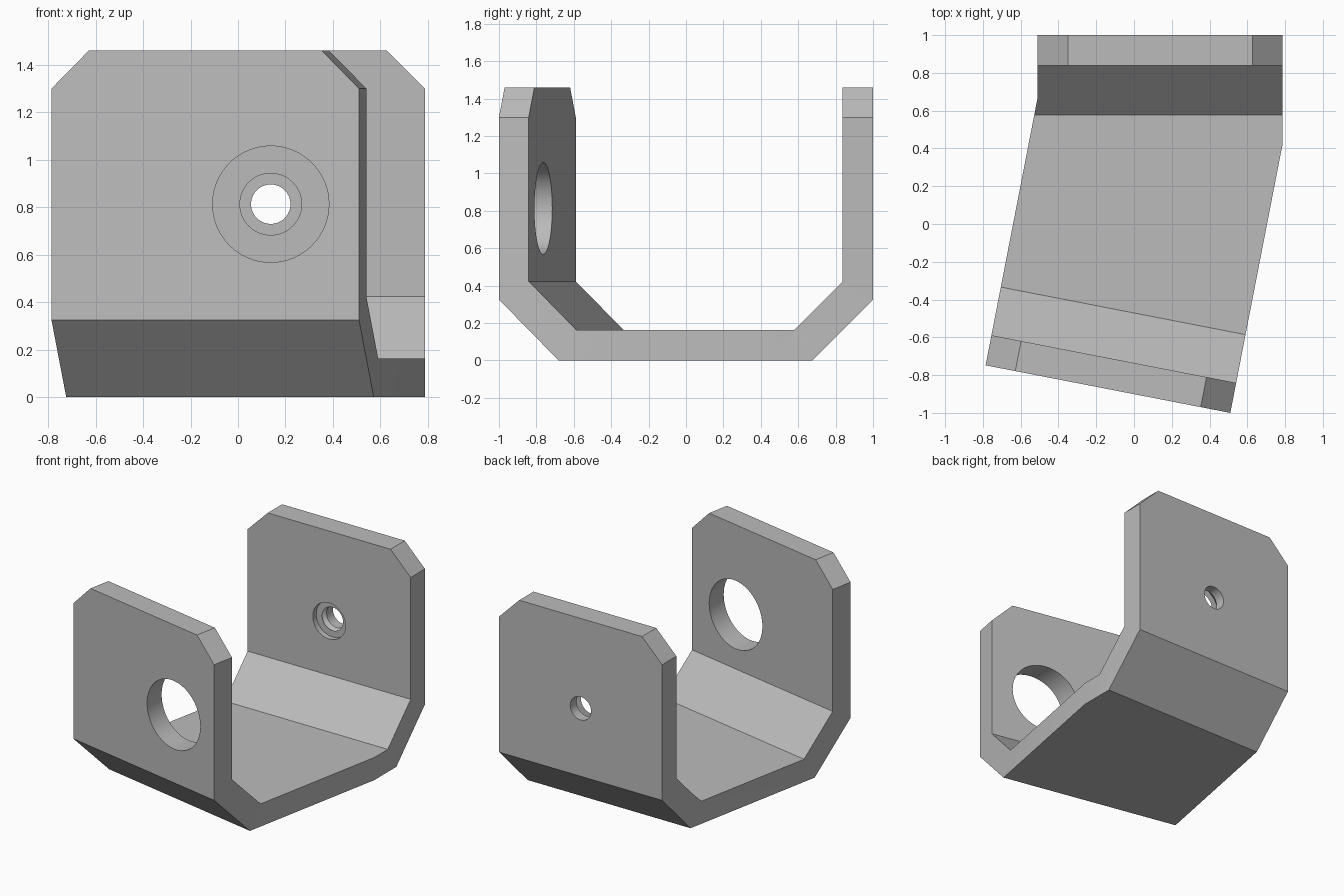
import bpy, bmesh, math
from mathutils import Matrix, Vector

if "Cube" in bpy.data.objects:
    bpy.data.objects.remove(bpy.data.objects["Cube"], do_unlink=True)

SKEW = math.radians(-11)              # turn of the front wall
U = Vector((math.cos(SKEW), math.sin(SKEW), 0))    # along the front wall
N = Vector((-U.y, U.x, 0))                         # front wall, inward
TOP, WALL, CHAMFER = 1.46, 0.162, 0.16
HALF, BACK_LEFT = 0.787, -0.51
front_r = Vector((0.51, -1, 0))
front_l = front_r - U * 1.32

steel = bpy.data.materials.new("light grey metal")
steel.use_nodes = True
GREY = (0.5, 0.5, 0.5, 1)
steel.diffuse_color = GREY
steel.node_tree.nodes["Principled BSDF"].inputs["Base Color"].default_value = GREY


def to_object(name, bm):
    bmesh.ops.recalc_face_normals(bm, faces=bm.faces)
    mesh = bpy.data.meshes.new(name)
    bm.to_mesh(mesh)
    bm.free()
    mesh.materials.append(steel)
    obj = bpy.data.objects.new(name, mesh)
    bpy.context.collection.objects.link(obj)
    return obj


def trough(name, outline, z0, z1, front, back, bend_z):
    """Prism with its lower front and back edges cut off at 45 degrees."""
    bm = bmesh.new()
    face = bm.faces.new([bm.verts.new((p[0], p[1], z0)) for p in outline])
    up = bmesh.ops.extrude_face_region(bm, geom=[face])["geom"]
    bmesh.ops.translate(bm, vec=(0, 0, z1 - z0),
                        verts=[v for v in up if isinstance(v, bmesh.types.BMVert)])
    bmesh.ops.recalc_face_normals(bm, faces=bm.faces)
    down = Vector((0, 0, -1))
    for point, side in ((front, -N), (back, Vector((0, 1, 0)))):
        cut = bmesh.ops.bisect_plane(
            bm, geom=bm.verts[:] + bm.edges[:] + bm.faces[:], clear_outer=True,
            plane_co=(point[0], point[1], bend_z), plane_no=side + down)
        edges = [e for e in cut["geom_cut"] if isinstance(e, bmesh.types.BMEdge)]
        bmesh.ops.edgeloop_fill(bm, edges=edges)
    return to_object(name, bm)


def drill(name, y0, y1, r0, r1):
    """Round cutter along y, at the shared hole axis."""
    bm = bmesh.new()
    place = Matrix.Translation((0.138, (y0 + y1) / 2, 0.813)) @ Matrix.Rotation(-math.pi / 2, 4, 'X')
    bmesh.ops.create_cone(bm, cap_ends=True, segments=64, radius1=r0, radius2=r1,
                          depth=y1 - y0, matrix=place)
    return to_object(name, bm)


def corner_cutter(corner, out, angle):
    bm = bmesh.new()
    mid = corner - out * CHAMFER / 2 + Vector((0, 0, TOP - CHAMFER / 2))
    mid += (out + Vector((0, 0, 1))).normalized() * 0.2
    bmesh.ops.create_cube(bm, size=1, matrix=Matrix.Translation(mid)
                          @ Matrix.Rotation(angle, 4, 'Z')
                          @ Matrix.Rotation(math.pi / 4, 4, 'Y')
                          @ Matrix.Diagonal((0.4, 0.6, 0.4, 1)))
    return to_object("corner_cutter", bm)


# Outer body
slope = N.y / N.x
outline = [front_l, front_r,
           (HALF, front_r.y + (HALF - front_r.x) * slope), (HALF, 1),
           (BACK_LEFT, 1), (BACK_LEFT, front_l.y + (BACK_LEFT - front_l.x) * slope)]
bracket = trough("skewed_bracket", outline, 0, TOP, front_r, (0, 1), 0.325)

# Open channel between the walls
inner = front_r + N * WALL
back_y = 1 - WALL
channel = trough("channel_cutter",
                 [front_l + N * WALL - U, inner + U, (2, back_y), (-2, back_y)],
                 0.163, 2, inner, (0, back_y), 0.423)

# Clipped upper corners
X = Vector((1, 0, 0))
cutters = [channel,
           corner_cutter(front_r, U, SKEW), corner_cutter(front_l, -U, SKEW),
           corner_cutter(Vector((HALF, 1, 0)), X, 0),
           corner_cutter(Vector((BACK_LEFT, 1, 0)), -X, 0)]

# Large front hole, and stepped back hole
cutters += [drill("front_hole_cutter", -1.3, -0.4, 0.245, 0.245),
            drill("back_bore_cutter", 0.7, back_y + 0.04, 0.13, 0.13),
            drill("back_cone_cutter", back_y + 0.04, back_y + 0.09, 0.13, 0.083),
            drill("back_hole_cutter", 0.7, 1.2, 0.083, 0.083)]

bpy.ops.object.select_all(action='DESELECT')
bpy.context.view_layer.objects.active = bracket
bracket.select_set(True)
for cutter in cutters:
    cutter.hide_render = True
    mod = bracket.modifiers.new("cut", 'BOOLEAN')
    mod.operation, mod.solver, mod.object = 'DIFFERENCE', 'EXACT', cutter
    bpy.ops.object.modifier_apply(modifier=mod.name)
    bpy.data.objects.remove(cutter, do_unlink=True)

bpy.ops.object.shade_smooth_by_angle(angle=math.radians(20))
